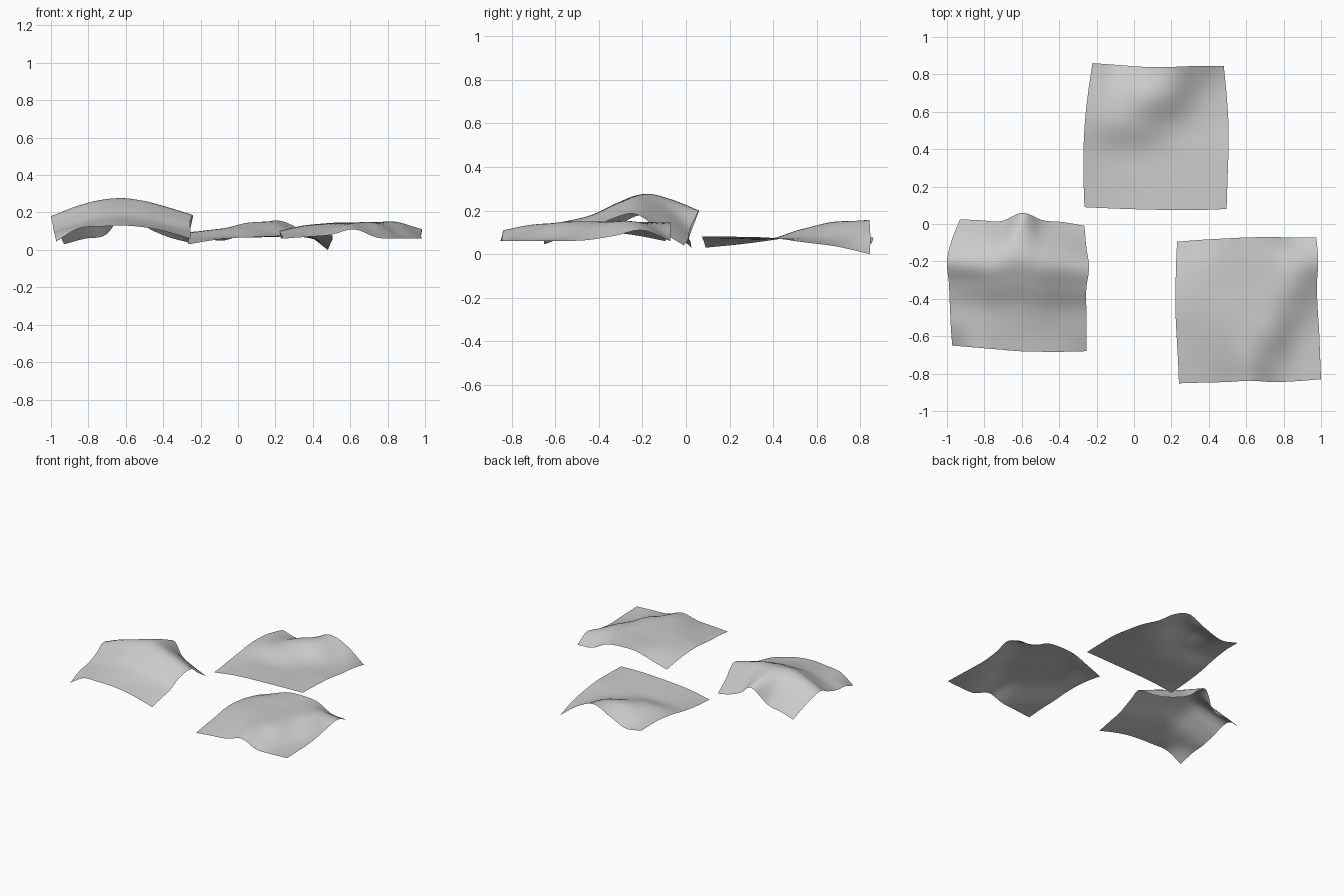
import bpy, bmesh

RES = 32  # grid cells per side of each cloth


def spline(vals, t):
    """Catmull-Rom curve through evenly spaced values."""
    n = len(vals) - 1
    i = min(int(t * n), n - 1)
    f = t * n - i
    b, c = vals[i], vals[i + 1]
    a = vals[i - 1] if i > 0 else 2 * b - c
    d = vals[i + 2] if i + 2 <= n else 2 * c - b
    return b + 0.5 * f * (c - a + f * (2 * a - 5 * b + 4 * c - d + f * (3 * (b - c) + d - a)))


def cloth(name, left, right, front, back, heights):
    """Draped sheet: four edge curves in plan, heights in rows from front to back."""
    bm = bmesh.new()
    grid = []
    for j in range(RES + 1):
        v = j / RES
        row = []
        for i in range(RES + 1):
            u = i / RES
            xl, xr = spline(left, v), spline(right, v)
            yf, yb = spline(front, u), spline(back, u)
            z = spline([spline(r, u) for r in heights], v)
            row.append(bm.verts.new((xl + (xr - xl) * u, yf + (yb - yf) * v, max(z, 0.0))))
        grid.append(row)
    for j in range(RES):
        for i in range(RES):
            bm.faces.new((grid[j][i], grid[j][i + 1], grid[j + 1][i + 1], grid[j + 1][i]))
    mesh = bpy.data.meshes.new(name)
    bm.to_mesh(mesh)
    bm.free()
    for p in mesh.polygons:
        p.use_smooth = True
    obj = bpy.data.objects.new(name, mesh)
    bpy.context.collection.objects.link(obj)
    return obj


# Rear cloth: diagonal fold rising towards the back edge
cloth("rear_cloth",
      left=[-.265, -.27, -.27, -.262, -.245, -.222],
      right=[.495, .5, .505, .505, .495, .48],
      front=[.09, .083, .078, .075, .075, .08],
      back=[.86, .85, .84, .84, .845, .845],
      heights=[[.03, .055, .068, .075, .08, .08],
               [.045, .06, .068, .072, .077, .08],
               [.065, .07, .07, .07, .075, .075],
               [.09, .11, .115, .085, .068, .055],
               [.095, .1, .145, .14, .075, .035],
               [.075, .05, .1, .158, .105, .0]])

# Left cloth: tall ridge running side to side, drooping rear corners
cloth("left_cloth",
      left=[-.972, -.98, -.985, -.99, -1, -.975, -.93],
      right=[-.255, -.255, -.255, -.255, -.24, -.255, -.265],
      front=[-.65, -.66, -.67, -.68, -.683, -.683, -.68],
      back=[.025, .02, .015, .06, .02, .01, -.01],
      heights=[[.045, .115, .125, .13, .12, .095, .06],
               [.085, .125, .145, .15, .135, .11, .085],
               [.1, .14, .17, .18, .165, .135, .11],
               [.135, .185, .225, .237, .22, .19, .16],
               [.18, .23, .265, .277, .26, .225, .185],
               [.13, .17, .215, .25, .215, .165, .11],
               [.03, .06, .08, .2, .12, .07, .04]])

# Right cloth: low dome with a crease across the front right corner
cloth("right_cloth",
      left=[.24, .235, .228, .222, .222, .225, .23],
      right=[1, .995, .99, .982, .978, .985, .975],
      front=[-.852, -.848, -.845, -.838, -.845, -.84, -.83],
      back=[-.095, -.085, -.078, -.072, -.07, -.072, -.072],
      heights=[[.06, .07, .08, .11, .065, .06, .06],
               [.075, .09, .11, .135, .1, .065, .06],
               [.085, .11, .13, .143, .14, .08, .06],
               [.1, .125, .14, .145, .148, .115, .065],
               [.1, .13, .14, .145, .148, .145, .085],
               [.085, .125, .143, .147, .146, .14, .11],
               [.06, .1, .14, .145, .13, .07, .06]])
